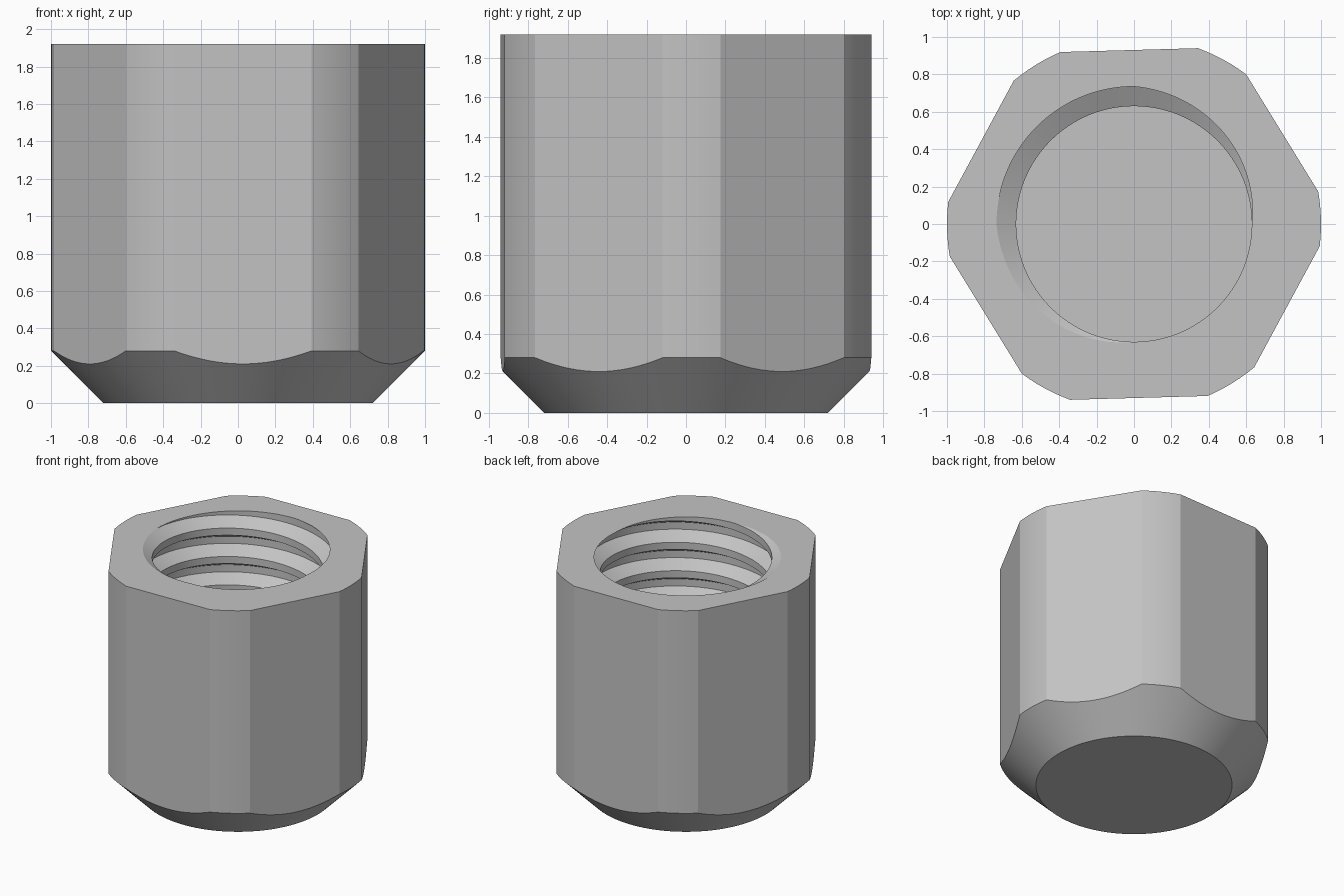
import bpy, bmesh, math
from mathutils import Vector

cube = bpy.data.objects.get("Cube")
if cube:
    bpy.data.objects.remove(cube)

HEIGHT = 1.92
FLOOR = 0.35        # bottom of the blind bore
APOTHEM = 0.93      # hex flat distance, corners turned down to radius 1
BASE_R = 0.72       # foot of the 45 degree chamfer
TURN = math.radians(1.6)
MINOR, MAJOR, PITCH = 0.63, 0.735, 0.23
SEG = 128

steel = bpy.data.materials.new("steel grey")
steel.use_nodes = True
steel.diffuse_color = (0.55, 0.55, 0.55, 1)
steel.node_tree.nodes["Principled BSDF"].inputs["Base Color"].default_value = steel.diffuse_color


def polar(r, a, z):
    return Vector((r * math.cos(a), r * math.sin(a), z))


def outline():
    """Angle and radius around a hexagon with rounded corners."""
    half = math.acos(APOTHEM)
    points = []
    for side in range(6):
        mid = math.radians(30 + 60 * side) + TURN
        for i in range(16):
            t = half * (i / 8 - 1)
            points.append((mid + t, APOTHEM / math.cos(t)))
        corner = math.radians(60) - 2 * half
        points += [(mid + half + corner * i / 6, 1.0) for i in range(6)]
    return points


def bridge(bm, lower, upper):
    for i in range(len(lower)):
        k = (i + 1) % len(lower)
        bm.faces.new((lower[i], lower[k], upper[k], upper[i]))


def open_edges(bm, z):
    return [e for e in bm.edges if len(e.link_faces) == 1
            and all(abs(v.co.z - z) < 1e-4 for v in e.verts)]


bm = bmesh.new()

# Internal right-hand thread: helical strips trimmed at the rim and floor
radii = (MAJOR, MAJOR, MINOR, MINOR)
rows = range(-4 * math.ceil((HEIGHT - FLOOR) / PITCH) - 8, 9)
grid = []
for i in range(SEG + 1):
    t = i / SEG
    grid.append([bm.verts.new(polar(radii[j % 4], math.tau * t,
                                    HEIGHT + PITCH * (t - 0.5 + j / 4))) for j in rows])
for a, b in zip(grid, grid[1:]):
    for j in range(len(a) - 1):
        bm.faces.new((a[j], a[j + 1], b[j + 1], b[j]))
bmesh.ops.remove_doubles(bm, verts=bm.verts, dist=1e-5)
for z, direction in ((HEIGHT, 1), (FLOOR, -1)):
    bmesh.ops.bisect_plane(bm, geom=bm.verts[:] + bm.edges[:] + bm.faces[:], dist=1e-5,
                           plane_co=(0, 0, z), plane_no=(0, 0, direction), clear_outer=True)

# Bore floor
bmesh.ops.triangle_fill(bm, use_beauty=True, edges=open_edges(bm, FLOOR))

# Outer walls, conical chamfer and base
shape = outline()
base = [bm.verts.new(polar(BASE_R, a, 0)) for a, r in shape]
shoulder = [bm.verts.new(polar(r, a, r - BASE_R)) for a, r in shape]
rim = [bm.verts.new(polar(r, a, HEIGHT)) for a, r in shape]
bridge(bm, base, shoulder)
bridge(bm, shoulder, rim)
bm.faces.new(base[::-1])

# Flat top face around the threaded opening
bmesh.ops.triangle_fill(bm, use_beauty=True, edges=open_edges(bm, HEIGHT))
bmesh.ops.recalc_face_normals(bm, faces=bm.faces)

mesh = bpy.data.meshes.new("hex_nut")
bm.to_mesh(mesh)
bm.free()
mesh.materials.append(steel)
nut = bpy.data.objects.new("hex_nut", mesh)
bpy.context.collection.objects.link(nut)
bpy.ops.object.select_all(action="DESELECT")
nut.select_set(True)
bpy.context.view_layer.objects.active = nut
bpy.ops.object.shade_smooth_by_angle(angle=math.radians(22))
